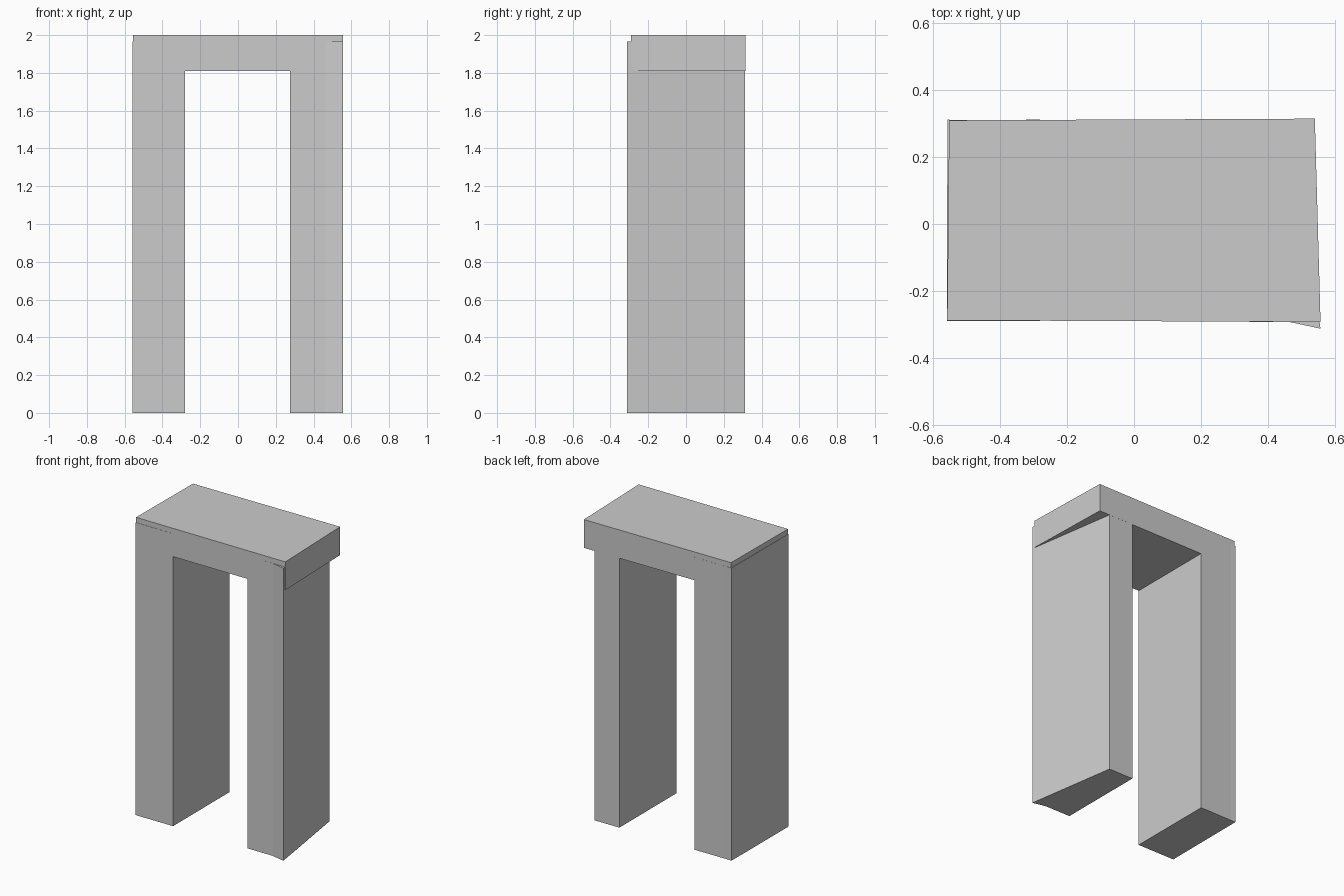
import bpy, bmesh

if "Cube" in bpy.data.objects:
    bpy.data.objects.remove(bpy.data.objects["Cube"])


def prism(name, outline, z0, z1):
    """Extrude a counter-clockwise xy outline from z0 to z1."""
    bm = bmesh.new()
    base = bm.faces.new([bm.verts.new((x, y, z0)) for x, y in outline])
    top = bmesh.ops.extrude_face_region(bm, geom=[base])["geom"]
    verts = [v for v in top if isinstance(v, bmesh.types.BMVert)]
    bmesh.ops.translate(bm, verts=verts, vec=(0, 0, z1 - z0))
    bmesh.ops.recalc_face_normals(bm, faces=bm.faces)
    mesh = bpy.data.meshes.new(name)
    bm.to_mesh(mesh)
    bm.free()
    obj = bpy.data.objects.new(name, mesh)
    bpy.context.collection.objects.link(obj)
    return obj


# Slightly skewed lintel slab
prism("lintel", [(-0.557, -0.287), (0.556, -0.292),
                 (0.539, 0.314), (-0.551, 0.309)], 1.81, 2.0)

# Left upright, a hair wider than the slab so a thin ledge shows
prism("left_upright", [(-0.558, -0.289), (-0.28, -0.289), (-0.28, 0.311),
                       (-0.52, 0.3095), (-0.556, 0.311)], 0, 1.965)

# Right upright, flared front corner and outer side slanting inward
prism("right_upright", [(0.276, -0.291), (0.463, -0.292), (0.556, -0.312),
                        (0.46, 0.313), (0.276, 0.3125)], 0, 1.965)
